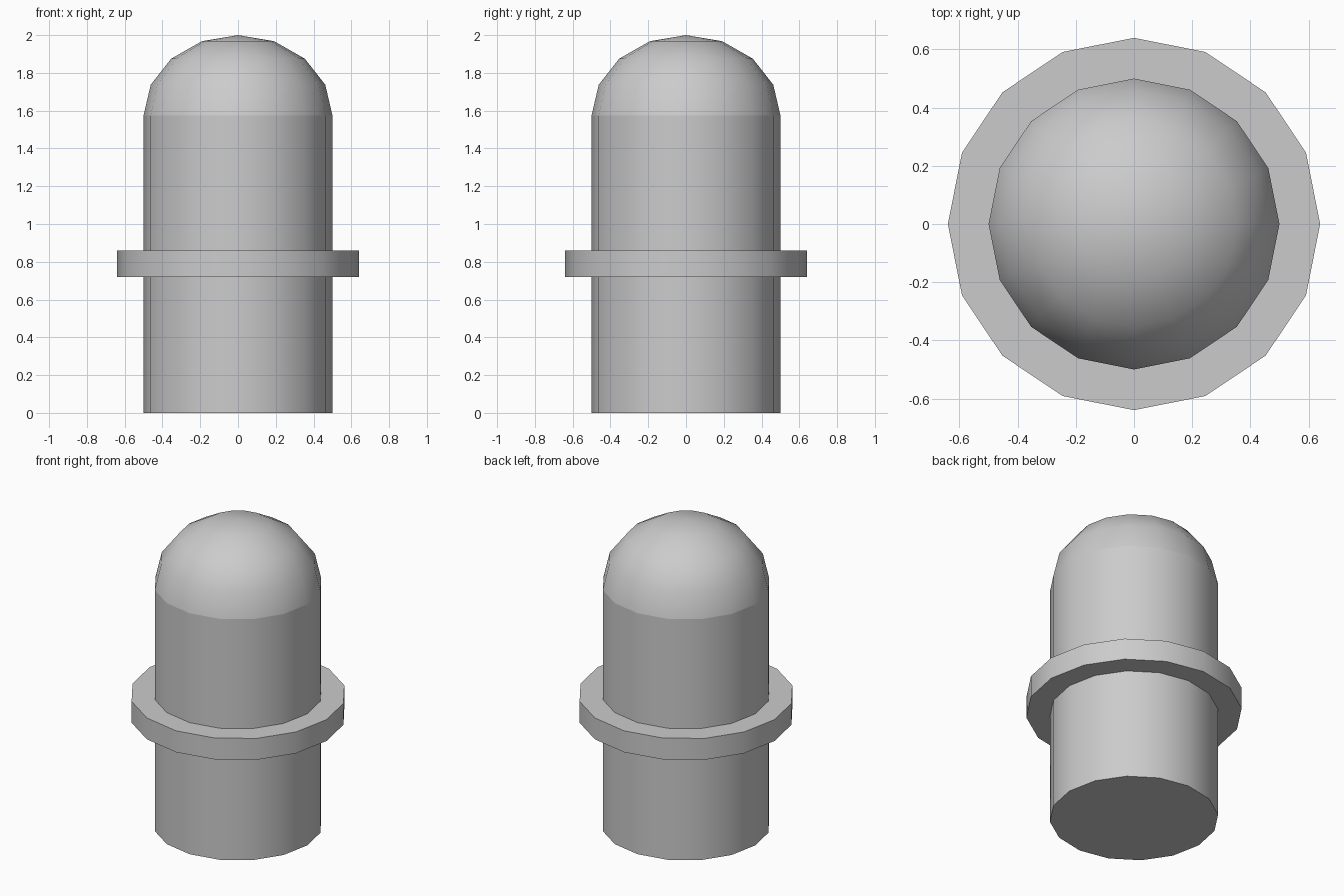
import bpy, bmesh, math

SIDES = 16
BODY_R, COLLAR_R = 0.5, 0.64
COLLAR_LOW, COLLAR_HIGH = 0.72, 0.86
SHOULDER, TOP = 1.575, 2.0

cube = bpy.data.objects.get("Cube")
if cube:
    bpy.data.objects.remove(cube, do_unlink=True)

grey = bpy.data.materials.new("plain grey")
grey.use_nodes = True
colour = (0.6, 0.6, 0.6, 1)
grey.diffuse_color = colour
grey.node_tree.nodes["Principled BSDF"].inputs["Base Color"].default_value = colour


def lathe(name, profile):
    """Spin a (radius, height) profile round z; zero radius makes a pole."""
    bm = bmesh.new()
    rings = []
    for r, z in profile:
        count = SIDES if r > 0 else 1
        rings.append([bm.verts.new((r * math.cos(math.tau * i / SIDES),
                                    r * math.sin(math.tau * i / SIDES), z))
                      for i in range(count)])
    for low, high in zip(rings, rings[1:]):
        for i in range(SIDES):
            j = (i + 1) % SIDES
            corners = [low[i % len(low)], low[j % len(low)],
                       high[j % len(high)], high[i % len(high)]]
            bm.faces.new(list(dict.fromkeys(corners)))
    # Close a flat bottom with a single face
    if len(rings[0]) > 1 and name == "body":
        bm.faces.new(rings[0][::-1])
    mesh = bpy.data.meshes.new(name)
    bm.to_mesh(mesh)
    bm.free()
    mesh.materials.append(grey)
    obj = bpy.data.objects.new(name, mesh)
    bpy.context.collection.objects.link(obj)
    bpy.ops.object.select_all(action='DESELECT')
    obj.select_set(True)
    bpy.context.view_layer.objects.active = obj
    bpy.ops.object.shade_smooth_by_angle(angle=math.radians(30))
    return obj


# Straight body, closed underneath
lathe("body", [(BODY_R, 0), (BODY_R, SHOULDER)])

# Slightly flattened dome cap
steps = SIDES // 4
dome = []
for k in range(steps):
    a = math.pi / 2 * k / steps
    dome.append((BODY_R * math.cos(a), SHOULDER + (TOP - SHOULDER) * math.sin(a)))
lathe("dome_cap", dome + [(0, TOP)])

# Flat collar ring around the body
lathe("collar", [(BODY_R, COLLAR_LOW), (COLLAR_R, COLLAR_LOW),
                 (COLLAR_R, COLLAR_HIGH), (BODY_R, COLLAR_HIGH)])
